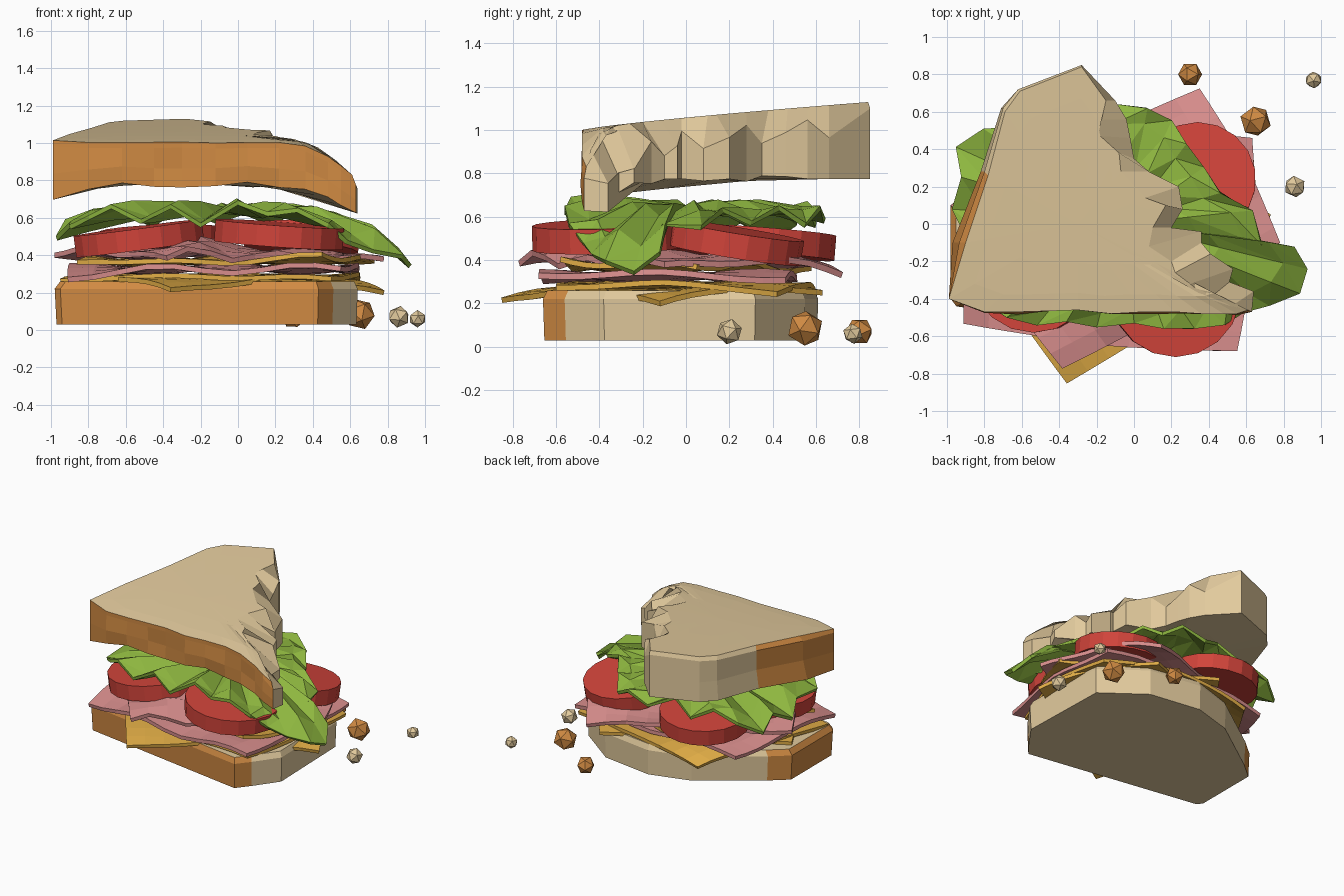
import bpy, bmesh, math, random
from mathutils import Vector

if "Cube" in bpy.data.objects:
    bpy.data.objects.remove(bpy.data.objects["Cube"])

random.seed(4)


def material(name, rgb):
    m = bpy.data.materials.new(name)
    m.diffuse_color = (*rgb, 1)
    m.use_nodes = True
    m.node_tree.nodes["Principled BSDF"].inputs["Base Color"].default_value = m.diffuse_color
    return m


CRUMB = material("bread_tan", (.76, .59, .335))
CRUST = material("crust_brown", (.63, .255, .055))
GREEN = material("lettuce_green", (.27, .47, .05))
RED = material("tomato_red", (.64, .058, .043))
PINK = material("ham_pink", (.7, .275, .27))
YELLOW = material("cheese_yellow", (.74, .41, .06))


def finish(name, bm, mats, thickness=0):
    bmesh.ops.recalc_face_normals(bm, faces=bm.faces)
    me = bpy.data.meshes.new(name)
    bm.to_mesh(me)
    bm.free()
    for m in mats:
        me.materials.append(m)
    ob = bpy.data.objects.new(name, me)
    bpy.context.collection.objects.link(ob)
    if thickness:
        mod = ob.modifiers.new("thickness", 'SOLIDIFY')
        mod.thickness = thickness
        mod.offset = 0
    return ob


def loft(bm, rings, is_crust, bottom=None, top=None):
    """Joins rings of points into walls, closing the ends with fans or flat caps."""
    vs = [[bm.verts.new(p) for p in r] for r in rings]
    n = len(vs[0])
    for k, (a, b) in enumerate(zip(vs, vs[1:])):
        for i in range(n):
            j = (i + 1) % n
            f = bm.faces.new((a[i], a[j], b[j], b[i]))
            f.material_index = int(is_crust(k, i))
    for ring, centre in ((vs[0], bottom), (vs[-1], top)):
        if centre is None:
            bm.faces.new(ring)
        else:
            c = bm.verts.new(centre)
            for i in range(n):
                bm.faces.new((ring[i], ring[(i + 1) % n], c))


# Bottom slice: crust along the front and left, cut bread on the rest
base = [(-.98, -.40), (-.95, -.44), (.43, -.66), (.51, -.56), (.64, -.38), (.62, .32),
        (.31, .55), (-.1, .61), (-.41, .52), (-.85, .21), (-.98, .1)]
bm = bmesh.new()
loft(bm, [[(x * s, y * s, z) for x, y in base] for z, s in ((.03, .99), (.22, 1), (.26, .97))],
     lambda k, i: i < 3 or i > 8)
finish("bottom_bread", bm, [CRUMB, CRUST])


# Top slice: lower outline, then the matching upper outline
front = [(-.99, -.40), (-.8, -.47), (-.62, -.47), (-.45, -.465), (-.3, -.46), (-.12, -.48),
         (.05, -.47), (.22, -.47), (.36, -.48), (.48, -.48), (.55, -.48)]
bite = [(.63, -.47), (.64, -.36), (.51, -.31), (.53, -.24), (.41, -.16), (.36, -.10),
        (.36, -.04), (.20, -.02), (.26, .08), (.24, .2), (.08, .28), (0, .35),
        (-.02, .46), (-.04, .56), (-.1, .66), (-.28, .85)]
bite_top = [(.61, -.46), (.52, -.44), (.40, -.40), (.30, -.32), (.22, -.26), (.2, -.2),
            (.08, -.12), (.10, -.02), (.17, .10), (.06, .14), (-.07, .28), (-.08, .38),
            (-.18, .47), (-.2, .56), (-.15, .66), (-.28, .84)]
left = [(-.62, .72), (-.71, .62), (-.82, .28), (-.97, -.1)]
left_top = [(-.61, .71), (-.69, .6), (-.78, .26), (-.9, -.1)]


def top_z(x, y):
    return 1.0 + .13 * (max(0, y + .48) / 1.33) ** .8 - 1.35 * max(0, x - .25) ** 2


def under_z(x, y):
    droop = 1.0 if y < -.28 else .35
    return .775 - .17 * max(0, -x - .7) - droop * max(0, x - .24) ** 2


def inner(ring, s, height):
    """Copy of a ring pulled toward the middle of the slice."""
    pts = [(-.3 + (p[0] + .3) * s, p[1] * s) for p in ring]
    return [(x, y, height(x, y)) for x, y in pts]


lower = front + bite + left
upper = front + bite_top + left_top
n_front, n_bite = len(front), len(bite)
low, half, mid, high = [], [], [], []
for i, ((x, y), (u, v)) in enumerate(zip(lower, upper)):
    bitten = n_front < i < n_front + n_bite - 1
    wavy = .022 * math.sin(9 * x + 1.2) if i < n_front else 0
    zl = under_z(x, y) + wavy + random.uniform(-.015, .015) * (y < .5)
    zt = top_z(x, y)
    x1 = (x + u) / 2 if i > n_front + n_bite else x
    dy = random.uniform(-.015, .01) if 0 < i < n_front else 0
    low.append((x, y, zl))
    half.append((x1, y + dy, zl * .5 + zt * .5 - .02))
    mid.append((x1, y, zt - ((.06, .15, .11)[i % 3] if bitten else .03)))
    high.append((u, v, top_z(u, v)))
bm = bmesh.new()
loft(bm, [inner(low, .55, under_z), low, half, mid, high, inner(high, .8, top_z),
          inner(high, .45, top_z)],
     lambda k, i: 0 < k < 4 and (i < n_front or i >= n_front + n_bite + 2),
     bottom=(-.3, 0, .785), top=(-.3, 0, top_z(-.3, 0)))
finish("top_bread", bm, [CRUMB, CRUST])


# Lettuce leaf: ruffled rim, crumpled middle, drooping flap at the right
rim = [(-.9, -.32, .55), (-.8, -.42, .6), (-.68, -.5, .66), (-.52, -.54, .58), (-.36, -.52, .66),
       (-.2, -.55, .56), (0, -.53, .68), (.16, -.56, .62), (.32, -.56, .64), (.48, -.54, .56),
       (.58, -.47, .47), (.72, -.43, .42), (.88, -.37, .39), (.92, -.24, .34), (.85, -.12, .43),
       (.68, -.1, .56), (.63, .07, .55), (.46, .17, .63), (.37, .3, .57), (.28, .43, .64),
       (.2, .55, .56), (.07, .62, .64), (-.12, .64, .58), (-.3, .56, .66), (-.46, .6, .56),
       (-.6, .52, .63), (-.8, .51, .57), (-.95, .41, .5), (-.92, .25, .58), (-.97, .08, .49),
       (-.89, -.08, .57)]
bm = bmesh.new()
rings = []
for s, lift in ((1, 0), (.84, .45), (.5, .9)):
    ring = []
    for i, (x, y, z) in enumerate(rim):
        crumple = (0 if s == 1 else .025) * (-1) ** i
        k = s + random.uniform(-.03, .03) * (s < 1)
        ring.append(bm.verts.new((-.05 + (x + .05) * k, y * k, z + (.65 - z) * lift + crumple)))
    rings.append(ring)
for a, b in zip(rings, rings[1:]):
    for i in range(len(rim)):
        j = (i + 1) % len(rim)
        bm.faces.new((a[i], a[j], b[j]))
        bm.faces.new((a[i], b[j], b[i]))
hub = bm.verts.new((-.05, 0, .64))
for i in range(len(rim)):
    bm.faces.new((rings[-1][i], rings[-1][(i + 1) % len(rim)], hub))
finish("lettuce", bm, [GREEN], .025)


# Tomato slices: position, radius, tilt about x and y
for i, (pos, r, tx, ty) in enumerate([((-.53, -.23, .49), .35, .02, -.13),
                                      ((.22, -.36, .51), .35, .03, .07),
                                      ((.34, .23, .48), .31, -.16, .05),
                                      ((-.42, .37, .48), .32, -.08, -.04)]):
    bpy.ops.mesh.primitive_cylinder_add(vertices=18, radius=r, depth=.115,
                                        location=pos, rotation=(tx, ty, 0))
    ob = bpy.context.object
    ob.name = f"tomato_slice_{i + 1}"
    ob.data.materials.append(RED)


def sheet(name, corners, level, wave, mat, thick, fold=0, bulge=0, n=10):
    """Wavy four-cornered slice: corners droop to their own heights, sides bow outward."""
    a, b, c, d = map(Vector, corners)
    mid_point = (a + b + c + d) / 4
    bm = bmesh.new()
    grid = []
    for j in range(n + 1):
        v = j / n
        row = []
        for i in range(n + 1):
            u = i / n
            p = a.lerp(b, u).lerp(d.lerp(c, u), v)
            corner = abs((2 * u - 1) * (2 * v - 1)) ** 1.3
            p.xy += (p.xy - mid_point.xy) * bulge * (1 - corner)
            p.z = level + (p.z - level) * corner
            p.z += wave * math.sin(8 * p.x + 2) * math.cos(6 * p.y + 1)
            if p.y < -.2:
                p.z += fold * math.exp(-((p.x + .22) / .13) ** 2)
            row.append(bm.verts.new(p))
        grid.append(row)
    for j in range(n):
        for i in range(n):
            bm.faces.new((grid[j][i], grid[j][i + 1], grid[j + 1][i + 1], grid[j + 1][i]))
    finish(name, bm, [mat], thick)


# Ham and cheese layers, from the bottom up
sheet("lower_cheese", [(-.36, -.85, .21), (.78, -.12, .19), (.3, .63, .25), (-.93, .03, .27)],
      .272, .01, YELLOW, .025, bulge=.04)
sheet("middle_cheese", [(-.95, -.38, .26), (.5, -.6, .27), (.63, .42, .25), (-.52, .6, .19)],
      .288, .012, YELLOW, .025, bulge=.13)
sheet("lower_ham", [(-.91, -.53, .28), (.55, -.68, .33), (.63, .46, .32), (-.76, .48, .30)],
      .328, .024, PINK, .028, bulge=.08)
sheet("upper_cheese", [(-.86, -.35, .35), (.45, -.58, .39), (.73, .05, .36), (-.3, .58, .36)],
      .368, .028, YELLOW, .025, bulge=.05)
sheet("upper_ham", [(-.98, .1, .40), (-.38, -.77, .34), (.78, -.1, .35), (.35, .72, .35)],
      .408, .034, PINK, .028, fold=.08, bulge=.05)

# Loose crumbs beside the sandwich
for i, (x, y, z, r, mat) in enumerate([(.3, .8, .07, .066, CRUST), (.65, .55, .085, .085, CRUST),
                                       (.96, .77, .06, .047, CRUMB), (.86, .2, .07, .06, CRUMB)]):
    bpy.ops.mesh.primitive_ico_sphere_add(subdivisions=1, radius=r, location=(x, y, z),
                                          rotation=(.4 * i, .7, i))
    ob = bpy.context.object
    ob.name = f"crumb_{i + 1}"
    ob.data.materials.append(mat)
